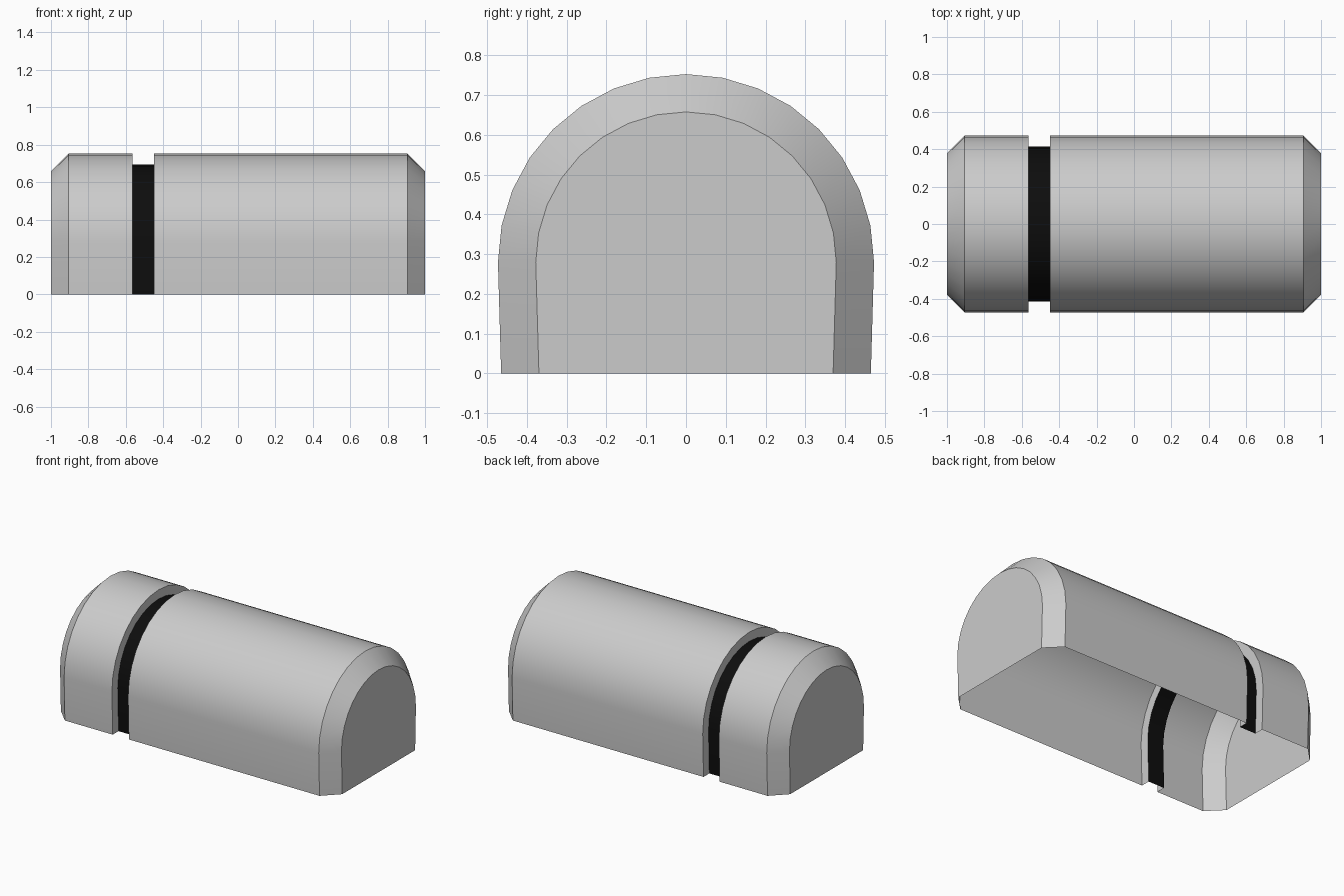
import bpy, math
from math import sin, cos

if "Cube" in bpy.data.objects:
    bpy.data.objects.remove(bpy.data.objects["Cube"])

AXIS_Z = 0.28        # height of the arch centre
STEPS = 16           # segments over the half circle


def material(name, value):
    m = bpy.data.materials.new(name)
    m.use_nodes = True
    colour = (value, value, value, 1)
    m.diffuse_color = colour
    m.node_tree.nodes["Principled BSDF"].inputs["Base Color"].default_value = colour
    return m


def arch(x, r):
    """Half circle on slightly tapered legs, from the front foot to the back foot."""
    angles = [math.pi * i / STEPS for i in range(STEPS + 1)]
    curve = [(x, -r * cos(a), AXIS_Z + r * sin(a)) for a in angles]
    foot = r - 0.008
    return [(x, -foot, 0)] + curve + [(x, foot, 0)]


def arched_shell(name, stations, mat, cap_start=False, cap_end=False):
    """Loft arches along x, open underneath, with optional flat ends."""
    verts, faces = [], []
    for x, r in stations:
        verts += arch(x, r)
    n = STEPS + 3
    for s in range(len(stations) - 1):
        for i in range(n - 1):
            a = s * n + i
            faces.append((a, a + n, a + n + 1, a + 1))
    if cap_start:
        faces.append(tuple(range(n)))
    if cap_end:
        faces.append(tuple(reversed(range(len(verts) - n, len(verts)))))
    mesh = bpy.data.meshes.new(name)
    mesh.from_pydata(verts, [], faces)
    mesh.materials.append(mat)
    obj = bpy.data.objects.new(name, mesh)
    bpy.context.collection.objects.link(obj)
    bpy.ops.object.select_all(action="DESELECT")
    obj.select_set(True)
    bpy.context.view_layer.objects.active = obj
    bpy.ops.object.shade_smooth_by_angle(angle=math.radians(30))
    return obj


grey = material("light grey", 0.6)
black = material("black", 0.004)

OUTER, END, GROOVE = 0.473, 0.378, 0.414
GROOVE_A, GROOVE_B = -0.565, -0.45

# Short section: chamfered end cap, barrel, groove wall
arched_shell("short_section",
             [(-1, END), (-0.905, OUTER), (GROOVE_A, OUTER), (GROOVE_A, GROOVE)],
             grey, cap_start=True)
# Dark band at the bottom of the groove
arched_shell("groove_band", [(GROOVE_A, GROOVE), (GROOVE_B, GROOVE)], black)
# Long section: groove wall, barrel, chamfered end cap
arched_shell("long_section",
             [(GROOVE_B, GROOVE), (GROOVE_B, OUTER), (0.905, OUTER), (1, END)],
             grey, cap_end=True)
